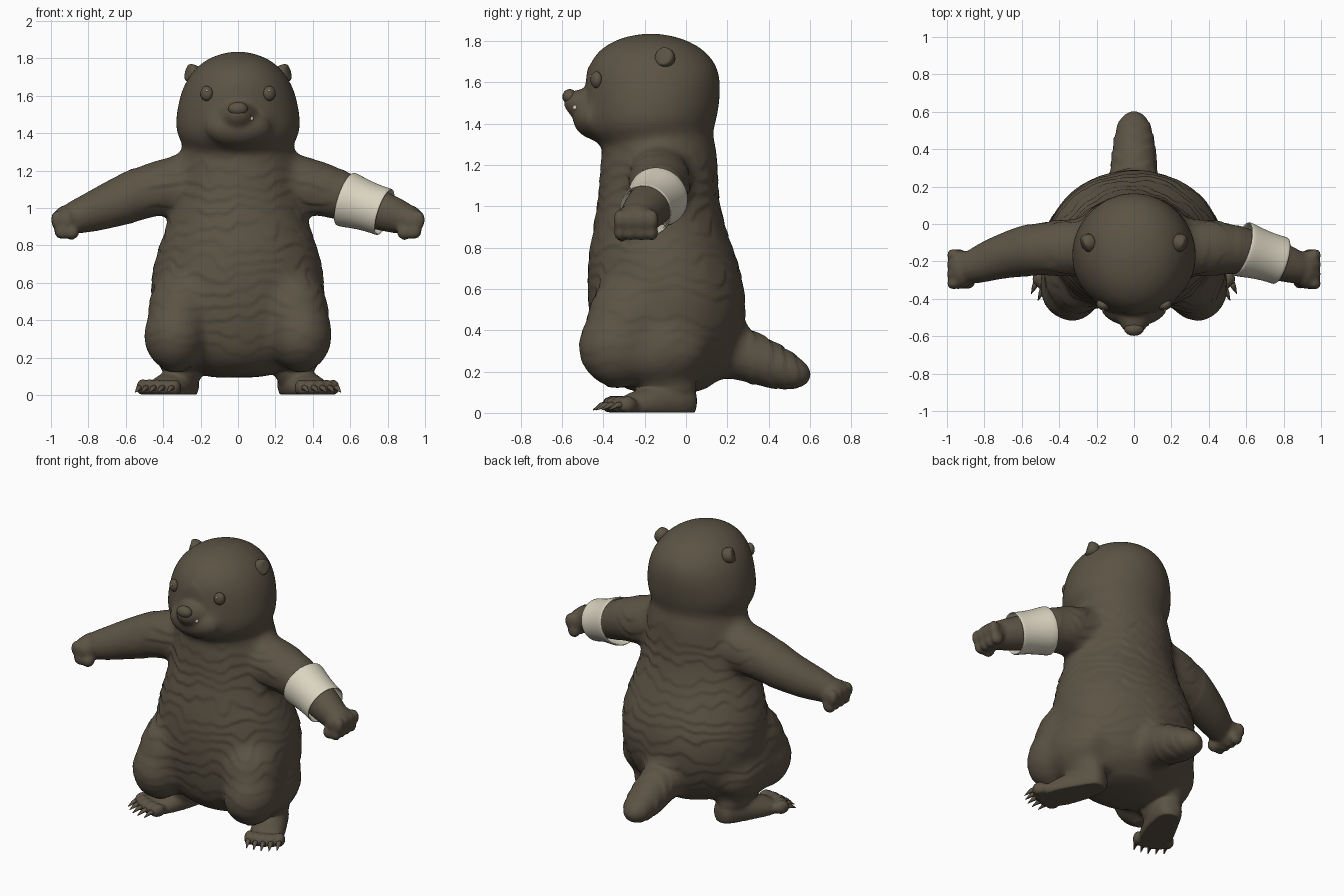
import bpy, bmesh
from math import sin, cos, pi, atan2
from mathutils import Vector, Matrix, noise

if "Cube" in bpy.data.objects:
    bpy.data.objects.remove(bpy.data.objects["Cube"], do_unlink=True)

X, Y, Z = Vector((1, 0, 0)), Vector((0, 1, 0)), Vector((0, 0, 1))


def material(name, color):
    mat = bpy.data.materials.new(name)
    mat.use_nodes = True
    mat.diffuse_color = (*color, 1)
    mat.node_tree.nodes["Principled BSDF"].inputs["Base Color"].default_value = (*color, 1)
    return mat


BROWN = material("dark brown fur", (0.105, 0.086, 0.058))
CREAM = material("cream cloth", (0.70, 0.66, 0.53))


def finish(bm, name, mat):
    bmesh.ops.recalc_face_normals(bm, faces=bm.faces)
    mesh = bpy.data.meshes.new(name)
    bm.to_mesh(mesh)
    bm.free()
    mesh.materials.append(mat)
    mesh.shade_smooth()
    obj = bpy.data.objects.new(name, mesh)
    bpy.context.collection.objects.link(obj)
    return obj


def loft(bm, centers, radii, ref, axis=None, caps=True, segs=16):
    """Skin elliptical rings along a path; ref is the direction of the first radius."""
    centers = [Vector(c) for c in centers]
    rings = []
    for i, (c, (ra, rb)) in enumerate(zip(centers, radii)):
        t = axis or (centers[min(i + 1, len(centers) - 1)] - centers[max(i - 1, 0)]).normalized()
        a = (ref - t * ref.dot(t)).normalized()
        b = t.cross(a)
        angles = [2 * pi * k / segs for k in range(segs)]
        rings.append([bm.verts.new(c + a * ra * cos(w) + b * rb * sin(w)) for w in angles])
    for r, s in zip(rings, rings[1:]):
        for k in range(segs):
            n = (k + 1) % segs
            bm.faces.new((r[k], r[n], s[n], s[k]))
    if caps:
        bm.faces.new(rings[0][::-1])
        bm.faces.new(rings[-1])


def ball(bm, center, size, turn=0.0):
    size = size if isinstance(size, tuple) else (size,) * 3
    m = Matrix.Translation(center) @ Matrix.Rotation(turn, 4, "Z") @ Matrix.Diagonal((*size, 1))
    bmesh.ops.create_uvsphere(bm, u_segments=16, v_segments=10, radius=1, matrix=m)


def stack(bm, rows):
    """Horizontal rings: height, depth centre, half width, half depth."""
    loft(bm, [(0, y, z) for z, y, _, _ in rows], [(a, b) for _, _, a, b in rows], X, Z)


bm = bmesh.new()

# Torso
stack(bm, [(0.09, -0.1, 0.14, 0.13), (0.14, -0.1, 0.28, 0.25), (0.22, -0.1, 0.38, 0.32),
           (0.35, -0.09, 0.45, 0.365), (0.5, -0.09, 0.482, 0.392), (0.65, -0.1, 0.474, 0.387),
           (0.8, -0.12, 0.432, 0.352), (0.95, -0.135, 0.37, 0.31), (1.1, -0.132, 0.338, 0.292),
           (1.25, -0.13, 0.328, 0.288), (1.4, -0.12, 0.29, 0.265)])

# Head, muzzle and snout
stack(bm, [(1.29, -0.19, 0.22, 0.24), (1.34, -0.175, 0.31, 0.305), (1.41, -0.17, 0.347, 0.325),
           (1.5, -0.163, 0.337, 0.332), (1.6, -0.156, 0.32, 0.336), (1.7, -0.162, 0.276, 0.318),
           (1.78, -0.168, 0.2, 0.235), (1.82, -0.17, 0.115, 0.135), (1.837, -0.17, 0.03, 0.035)])
ball(bm, (0, -0.425, 1.43), (0.19, 0.125, 0.108))
loft(bm, [(0, -0.4, 1.47), (0, -0.48, 1.485), (0, -0.535, 1.5), (0, -0.585, 1.525)],
     [(0.15, 0.12), (0.115, 0.1), (0.075, 0.065), (0.04, 0.035)], X)

# Tail
loft(bm, [(0, 0.08, 0.34), (0, 0.22, 0.3), (0, 0.36, 0.25), (0, 0.48, 0.205), (0, 0.56, 0.18), (0, 0.6, 0.17)],
     [(0.15, 0.16), (0.136, 0.138), (0.122, 0.12), (0.105, 0.096), (0.08, 0.07), (0.03, 0.025)], X)

toe_spots = []
for s in (1, -1):
    # Arm, a little narrower where the bandage wraps the left one
    wrapped = 0.114 if s > 0 else 0.13
    loft(bm, [(s * x, y, z) for x, y, z in
              [(0.15, -0.13, 1.16), (0.33, -0.125, 1.13), (0.5, -0.13, 1.085),
               (0.64, -0.153, 1.03), (0.77, -0.195, 0.985), (0.87, -0.235, 0.95), (0.93, -0.245, 0.93)]],
         [(r, r) for r in (0.14, 0.16, 0.146, wrapped, 0.106, 0.09, 0.07)], Y)
    # Fist with curled fingers and thumb
    ball(bm, (s * 0.92, -0.245, 0.93), (0.07, 0.105, 0.082))
    for i in range(4):
        y = -0.32 + 0.052 * i
        ball(bm, (s * 0.965, y, 0.935), (0.036, 0.031, 0.05))
        ball(bm, (s * 0.94, y, 0.877), (0.042, 0.029, 0.043))
    ball(bm, (s * 0.89, -0.31, 0.87), (0.04, 0.037, 0.04))
    # Thigh, blending up into the hip, and ankle
    ball(bm, (s * 0.335, -0.33, 0.32), (0.175, 0.2, 0.2))
    ball(bm, (s * 0.3, -0.27, 0.45), (0.19, 0.215, 0.22))
    ball(bm, (s * 0.34, -0.14, 0.31), (0.155, 0.26, 0.18))
    ball(bm, (s * 0.3, -0.1, 0.15), (0.11, 0.155, 0.14))
    # Foot
    loft(bm, [(s * x, y, z) for x, y, z in
              [(0.265, 0.045, 0.06), (0.28, 0.0, 0.06), (0.325, -0.12, 0.05), (0.375, -0.23, 0.035), (0.42, -0.32, 0.025)]],
         [(0.05, 0.06), (0.085, 0.1), (0.1, 0.1), (0.11, 0.075), (0.1, 0.05)], X)
    # Toes
    ahead, across = Vector((s * 0.41, -0.91, 0)), Vector((s * 0.91, 0.41, 0))
    for i in range(-2, 3):
        p = Vector((s * 0.42, -0.315, 0.04)) + across * 0.047 * i + ahead * (0.03 - 0.006 * i * i)
        ball(bm, p, (0.031, 0.05, 0.042), s * 0.42)
        toe_spots.append((p, ahead))

# Fuse everything into one skin
raw = finish(bm, "body_parts", BROWN)
raw.modifiers.new("round", "SUBSURF").levels = 2
fuse = raw.modifiers.new("fuse", "REMESH")
fuse.mode, fuse.voxel_size = "VOXEL", 0.013
blend = raw.modifiers.new("blend", "SMOOTH")
blend.factor, blend.iterations = 0.5, 6
skin = bpy.data.meshes.new_from_object(raw.evaluated_get(bpy.context.evaluated_depsgraph_get()))
bpy.data.objects.remove(raw, do_unlink=True)
bm = bmesh.new()
bm.from_mesh(skin)

# Melt the joints of torso, thighs, shoulders and neck together
joints = [v for v in bm.verts if v.co.z > 0.13 and abs(v.co.x) < 0.56
          and v.co.y < 0.32 and not (v.co.y < -0.47 and v.co.z > 1.3)]
for _ in range(45):
    bmesh.ops.smooth_vert(bm, verts=joints, factor=0.5, use_axis_x=True, use_axis_y=True, use_axis_z=True)
bm.normal_update()


def fade(value, low, high):
    return max(0, min(1, (value - low) / (high - low)))


# Soft overlapping rows of fur, fading toward head, arms and feet
moves = []
for v in bm.verts:
    x, y, z = v.co
    wobble = noise.noise(v.co * 6)
    patch = 0.5 + 0.5 * noise.noise(v.co * 4 + X * 9)
    tail = y > 0.3 and z < 0.45
    around = atan2(x, -0.12 - y)
    row = (-y if tail else z) / 0.08 + 1.1 * wobble + 0.2 * abs(sin(around * 9))
    tuft = min(1 - row % 1, 5 * (row % 1)) - 0.4
    weight = 1 if tail else fade(z, 0.15, 0.4) * fade(1.32 - z, 0, 0.15) * fade(0.52 - abs(x), 0, 0.08)
    moves.append(v.normal * (0.013 * tuft * patch * weight + 0.004 * wobble * fade(1.4 - z, 0, 0.2) + 0.003))
for v, move in zip(bm.verts, moves):
    v.co += move
    v.co.z = max(v.co.z, 0.003)
finish(bm, "body", BROWN)

# Claws
bm = bmesh.new()
for p, ahead in toe_spots:
    loft(bm, [p + ahead * 0.025, p + ahead * 0.06 - Z * 0.004, p + ahead * 0.1 - Z * 0.026],
         [(0.018, 0.018), (0.013, 0.014), (0.002, 0.002)], Z, segs=8)
finish(bm, "claws", BROWN)

# Nose
bm = bmesh.new()
ball(bm, (0, -0.563, 1.53), (0.053, 0.035, 0.037))
finish(bm, "nose", BROWN)

# Eyes, eye glints and ears
for s, side in ((1, "left"), (-1, "right")):
    bm = bmesh.new()
    ball(bm, (s * 0.168, -0.434, 1.612), (0.035, 0.026, 0.04), s * 0.5)
    finish(bm, side + "_eye", BROWN)
    bm = bmesh.new()
    ball(bm, (s * 0.166, -0.459, 1.628), 0.006)
    finish(bm, side + "_eye_glint", CREAM)
    bm = bmesh.new()
    c, out = Vector((s * 0.243, -0.1, 1.718)), Vector((s * 0.85, -0.4, 0.25)).normalized()
    loft(bm, [c - out * 0.04, c + out * 0.01, c + out * 0.034, c + out * 0.036, c + out * 0.014, c + out * 0.008],
         [(r, r) for r in (0.046, 0.052, 0.045, 0.032, 0.024, 0.008)], Z)
    ear = finish(bm, side + "_ear", BROWN)
    ear.modifiers.new("round", "SUBSURF").levels = 2

# Tooth
bm = bmesh.new()
ball(bm, (0.068, -0.533, 1.478), (0.014, 0.014, 0.014))
finish(bm, "tooth", CREAM)

# Bandage around the left forearm
bm = bmesh.new()
start, end = Vector((0.572, -0.132, 1.048)), Vector((0.785, -0.197, 0.977))
loft(bm, [start.lerp(end, t) for t in (0, 0.12, 0.35, 0.6, 0.85, 1)],
     [(r, r) for r in (0.15, 0.148, 0.138, 0.131, 0.129, 0.132)], Y, caps=False, segs=48)
band = finish(bm, "arm_bandage", CREAM)
shell = band.modifiers.new("thickness", "SOLIDIFY")
shell.thickness, shell.offset = 0.01, -1
band.modifiers.new("round", "SUBSURF").levels = 1
